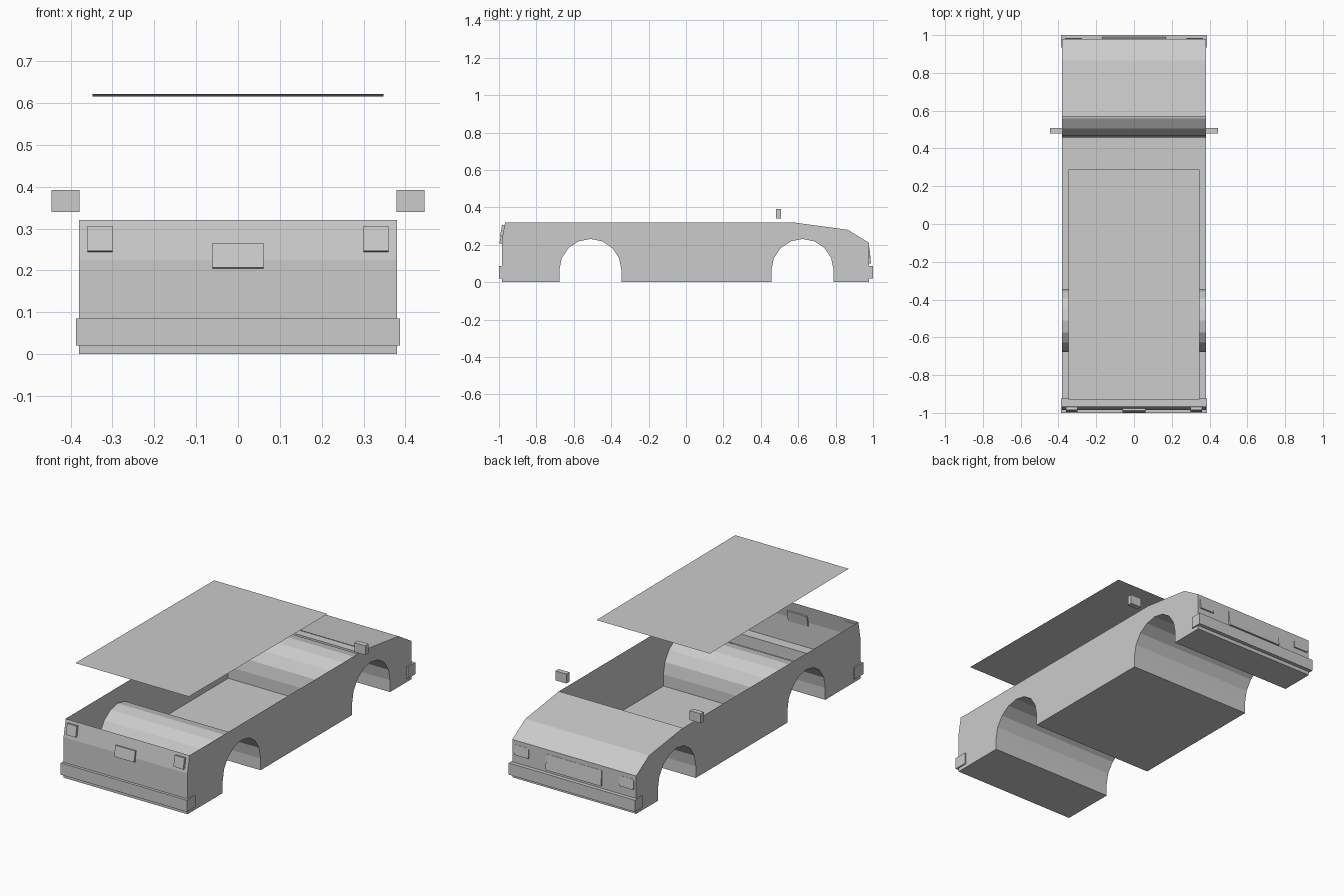
import bpy, bmesh, math

if "Cube" in bpy.data.objects:
    bpy.data.objects.remove(bpy.data.objects["Cube"])

grey = bpy.data.materials.new("plain grey")
grey.diffuse_color = (0.6, 0.6, 0.6, 1)
grey.use_nodes = True
grey.node_tree.nodes["Principled BSDF"].inputs["Base Color"].default_value = grey.diffuse_color


def finish(name, bm):
    mesh = bpy.data.meshes.new(name)
    bm.to_mesh(mesh)
    bm.free()
    mesh.materials.append(grey)
    ob = bpy.data.objects.new(name, mesh)
    bpy.context.collection.objects.link(ob)
    return ob


def box(name, centre, size, tilt=0.0):
    bm = bmesh.new()
    bmesh.ops.create_cube(bm, size=1)
    bmesh.ops.scale(bm, vec=size, verts=bm.verts)
    ob = finish(name, bm)
    ob.location = centre
    ob.rotation_euler.x = math.radians(tilt)
    return ob


def arch(cy, r=0.166, cz=0.065, steps=8):
    """Wheel arch outline from low y to high y, with short upright ends."""
    pts = [(cy - r, 0)]
    for i in range(steps + 1):
        a = math.pi * (1 - i / steps)
        pts.append((cy + r * math.cos(a), cz + r * math.sin(a)))
    return pts + [(cy + r, 0)]


# Body shell: side profile spanned across the width, open between tail and bonnet
profile = [(-0.967, 0.32), (-0.985, 0.225), (-0.985, 0)]
profile += arch(-0.511) + arch(0.623)
profile += [(0.979, 0), (0.979, 0.21), (0.866, 0.28), (0.57, 0.32)]
W = 0.38
bm = bmesh.new()
left = [bm.verts.new((-W, y, z)) for y, z in profile]
right = [bm.verts.new((W, y, z)) for y, z in profile]
bm.faces.new(left)
bm.faces.new(right[::-1])
for i in range(len(profile) - 1):
    bm.faces.new((left[i], right[i], right[i + 1], left[i + 1]))
bmesh.ops.recalc_face_normals(bm, faces=bm.faces)
finish("body_shell", bm)

# Roof sheet, very slightly sloped
bm = bmesh.new()
bm.faces.new([bm.verts.new(p) for p in (
    (-0.348, -0.928, 0.622), (0.348, -0.928, 0.622),
    (0.348, 0.288, 0.616), (-0.348, 0.288, 0.616))])
finish("roof", bm)

# Bumpers
box("tail_bumper", (0, -0.9625, 0.053), (0.774, 0.075, 0.065))
box("nose_bumper", (0, 0.9675, 0.053), (0.774, 0.065, 0.065))

# Plate and grille
box("number_plate", (0, -0.984, 0.235), (0.122, 0.018, 0.06), -10)
box("grille", (0, 0.978, 0.142), (0.34, 0.014, 0.085), 6)

# Paired parts
for side, s in (("left", -1), ("right", 1)):
    box("tail_light_" + side, (s * 0.33, -0.981, 0.275), (0.06, 0.016, 0.06), -10)
    box("headlight_" + side, (s * 0.322, 0.976, 0.158), (0.088, 0.014, 0.055), 6)
    box("mirror_" + side, (s * 0.412, 0.494, 0.366), (0.067, 0.028, 0.052))
